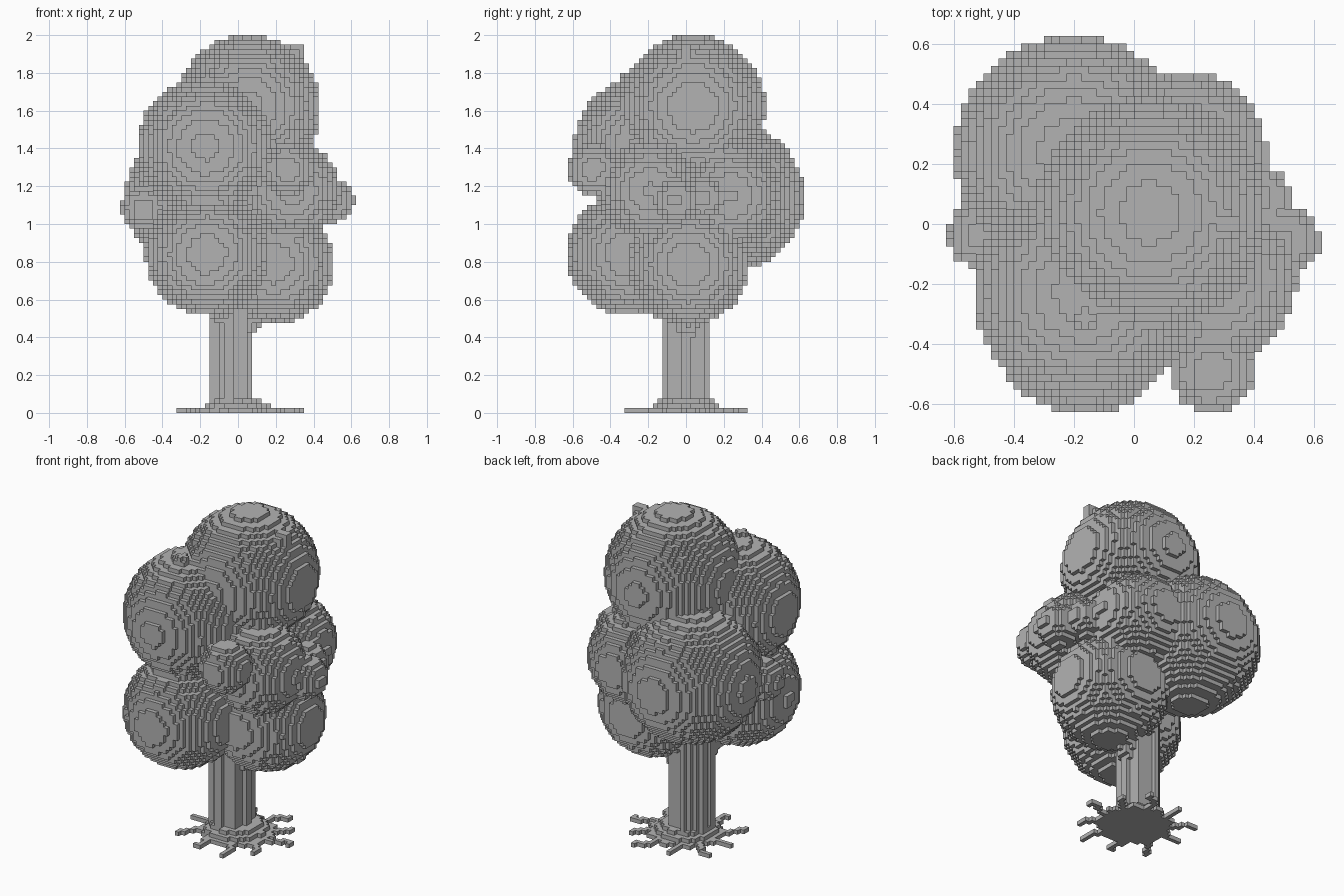
import bpy
import bmesh
import math
from mathutils import Vector

cube = bpy.data.objects.get("Cube")
if cube:
    bpy.data.objects.remove(cube, do_unlink=True)

H = 0.025  # edge length of one block

grey = bpy.data.materials.new("plain grey")
grey.use_nodes = True
COLOUR = (0.45, 0.45, 0.45, 1)
grey.diffuse_color = COLOUR
grey.node_tree.nodes["Principled BSDF"].inputs["Base Color"].default_value = COLOUR

# The six sides of a block: outward direction and its four corners
SIDES = []
for axis in range(3):
    for sign in (0, 1):
        step = [0, 0, 0]
        step[axis] = 2 * sign - 1
        corners = []
        for a, b in ((0, 0), (1, 0), (1, 1), (0, 1)):
            c = [0, 0, 0]
            c[axis], c[(axis + 1) % 3], c[(axis + 2) % 3] = sign, a, b
            corners.append(tuple(c))
        SIDES.append((step, corners if sign else corners[::-1]))


def add(p, q):
    return (p[0] + q[0], p[1] + q[1], p[2] + q[2])


def build(name, cells, solid):
    """Make an object from the block faces not covered by a solid neighbour."""
    bm = bmesh.new()
    verts = {}
    for cell in cells:
        for step, corners in SIDES:
            if add(cell, step) in solid:
                continue
            face = []
            for c in corners:
                key = add(cell, c)
                if key not in verts:
                    verts[key] = bm.verts.new(Vector(key) * H)
                face.append(verts[key])
            bm.faces.new(face)
    mesh = bpy.data.meshes.new(name)
    bm.to_mesh(mesh)
    bm.free()
    mesh.materials.append(grey)
    bpy.context.collection.objects.link(bpy.data.objects.new(name, mesh))


def ball(x, y, z, r):
    """Blocks whose centres lie in a sphere."""
    lo = [math.floor((v - r) / H) for v in (x, y, z)]
    n = math.ceil(2 * r / H) + 2
    centre = Vector((x, y, z))
    cells = set()
    for i in range(lo[0], lo[0] + n):
        for j in range(lo[1], lo[1] + n):
            for k in range(lo[2], lo[2] + n):
                p = Vector((i + 0.5, j + 0.5, k + 0.5)) * H
                if (p - centre).length < r:
                    cells.add((i, j, k))
    return cells


def disc(x, y, z0, z1, radius):
    """Upright column whose radius depends on the angle."""
    cells = set()
    for i in range(-14, 14):
        for j in range(-14, 14):
            dx, dy = (i + 0.5) * H - x, (j + 0.5) * H - y
            if math.hypot(dx, dy) < radius(math.atan2(dy, dx)):
                cells.update((i, j, k) for k in range(round(z0 / H), round(z1 / H)))
    return cells


parts = {}

# Leaf clumps: x, y, z, radius
parts["crown_clump"] = ball(0.055, 0.037, 1.62, 0.382)
parts["upper_front_clump"] = ball(-0.17, -0.23, 1.41, 0.365)
parts["back_clump"] = ball(-0.205, 0.237, 1.14, 0.39)
parts["left_back_clump"] = ball(0.17, 0.235, 1.15, 0.27)
parts["left_front_clump"] = ball(0.28, -0.19, 1.18, 0.26)
parts["lower_front_clump"] = ball(-0.165, -0.305, 0.84, 0.325)
parts["lower_left_clump"] = ball(0.19, 0.015, 0.79, 0.32)

# Small tufts and twigs poking out of the clumps
parts["front_tuft"] = ball(0.26, -0.49, 1.29, 0.14)
parts["right_tuft"] = ball(-0.5, -0.035, 1.08, 0.118)
parts["left_tuft"] = ball(0.5, -0.055, 1.125, 0.118)
parts["left_back_tuft"] = ball(0.41, 0.09, 1.14, 0.11)
parts["crown_twig"] = ball(0.31, 0.0, 1.91, 0.045)
parts["upper_front_twig"] = ball(-0.16, -0.31, 1.76, 0.04)

# Grooved trunk with a short fork
parts["trunk"] = disc(-0.037, 0, 0.05, 1.1,
                      lambda a: 0.111 + 0.011 * math.sin(7 * a + 1) + 0.005 * math.cos(12 * a))
fork = set()
for t in range(8):
    fork |= ball(0.03 + 0.02 * t, 0.01, 0.45 + 0.025 * t, 0.06)
    fork |= ball(-0.05 - 0.01 * t, -0.03 * t, 0.45 + 0.025 * t, 0.06)
parts["trunk_fork"] = fork

# Stepped foot and crooked roots lying on the ground
parts["root_foot"] = (disc(0, 0, 0, H, lambda a: 0.205 + 0.012 * math.sin(9 * a))
                      | disc(-0.01, 0, H, 2 * H, lambda a: 0.175)
                      | disc(-0.01, 0, 2 * H, 3 * H, lambda a: 0.14))
roots = set()
COUNT = 10
for n in range(COUNT):
    angle = math.tau * (n + 0.1 * math.sin(5 * n)) / COUNT
    reach = 0.32 + 0.02 * math.cos(3 * n)
    for s in range(60):
        d = 0.16 + (reach - 0.16) * s / 59
        a = angle + 0.09 * math.sin(25 * d + n)
        roots.add((math.floor(d * math.cos(a) / H), math.floor(d * math.sin(a) / H), 0))
parts["roots"] = roots

# Each block belongs to one part only, and buried faces are left out
solid = set().union(*parts.values())
used = set()
for name, cells in parts.items():
    build(name, cells - used, solid)
    used |= cells
